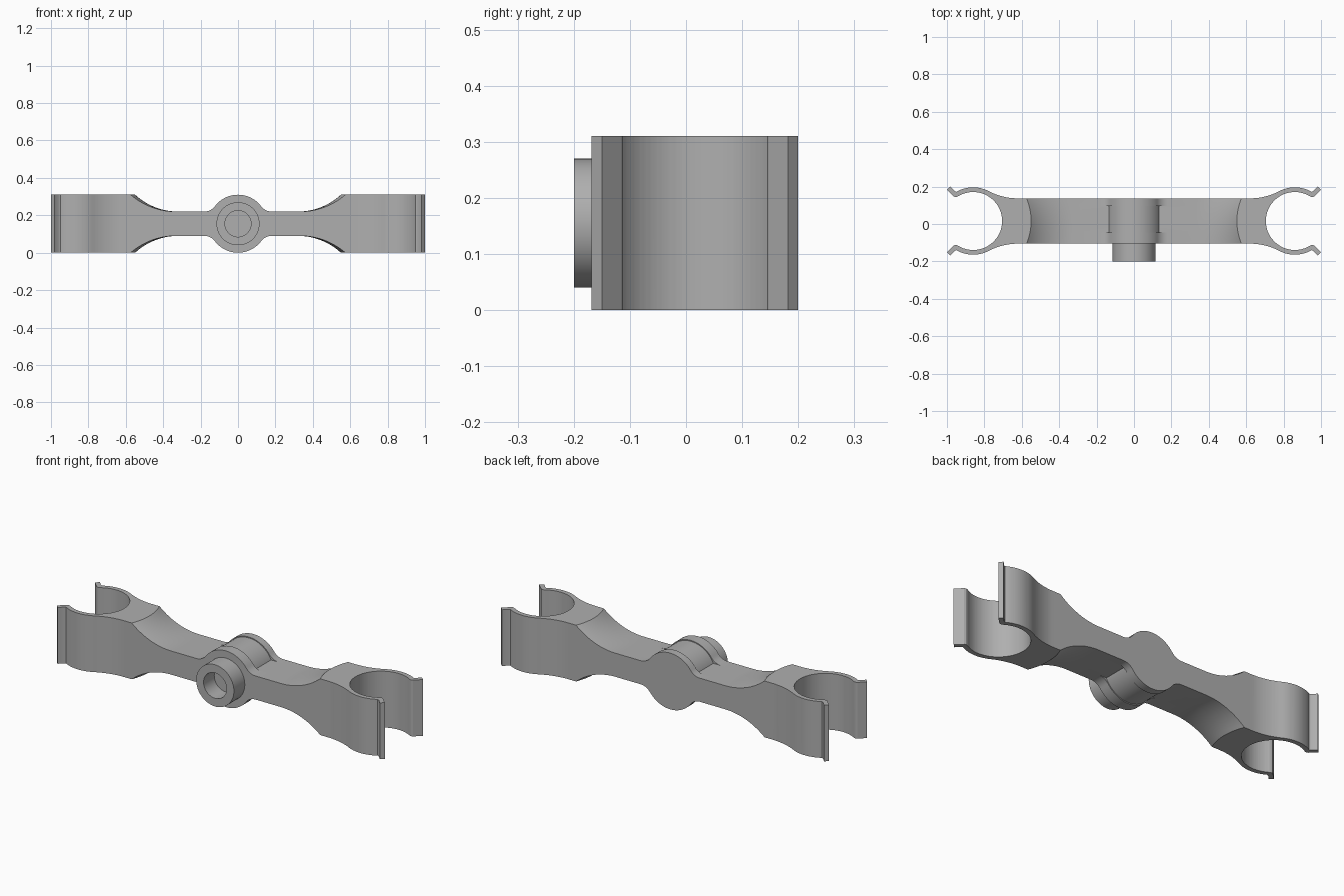
import bpy
import bmesh
from math import sin, cos, atan2, hypot, pi, radians
from mathutils import Matrix, Vector

if "Cube" in bpy.data.objects:
    bpy.data.objects.remove(bpy.data.objects["Cube"], do_unlink=True)

MID_Z = 0.155          # mid height of the whole bracket
MID_Y = 0.016          # centre line of the clips
CLIP_X = 0.86          # centre of each clip
HALF_H = 0.155         # half height of the clips and hub radius
FLAT = 0.065           # half height of the thin arms
WIDTH = 0.121          # half depth of the arms

grey = bpy.data.materials.new("plain grey")
grey.use_nodes = True
grey.diffuse_color = (0.43, 0.43, 0.43, 1)
grey.node_tree.nodes["Principled BSDF"].inputs["Base Color"].default_value = (0.43, 0.43, 0.43, 1)


def arc(cx, cy, r, a0, a1, n):
    return [(cx + r * cos(a0 + (a1 - a0) * i / n),
             cy + r * sin(a0 + (a1 - a0) * i / n)) for i in range(n + 1)]


def finish(bm, name):
    bmesh.ops.remove_doubles(bm, verts=bm.verts, dist=1e-5)
    bmesh.ops.recalc_face_normals(bm, faces=bm.faces)
    mesh = bpy.data.meshes.new(name)
    bm.to_mesh(mesh)
    bm.free()
    mesh.materials.append(grey)
    obj = bpy.data.objects.new(name, mesh)
    bpy.context.collection.objects.link(obj)
    return obj


def prism(name, points, to_3d, direction):
    bm = bmesh.new()
    face = bm.faces.new([bm.verts.new(to_3d(a, b)) for a, b in points])
    out = bmesh.ops.extrude_face_region(bm, geom=[face])
    moved = [v for v in out["geom"] if isinstance(v, bmesh.types.BMVert)]
    bmesh.ops.translate(bm, verts=moved, vec=direction)
    return finish(bm, name)


def lathe(name, profile, matrix, steps):
    bm = bmesh.new()
    verts = [bm.verts.new((r, 0, h)) for r, h in profile]
    edges = [bm.edges.new(p) for p in zip(verts, verts[1:])]
    bmesh.ops.spin(bm, geom=verts + edges, cent=(0, 0, 0), axis=(0, 0, 1),
                   angle=2 * pi, steps=steps, use_merge=True)
    bmesh.ops.transform(bm, matrix=matrix, verts=bm.verts)
    return finish(bm, name)


def activate(obj):
    bpy.ops.object.select_all(action="DESELECT")
    obj.select_set(True)
    bpy.context.view_layer.objects.active = obj


def boolean(obj, other, operation):
    mod = obj.modifiers.new("boolean", "BOOLEAN")
    mod.operation, mod.solver, mod.object = operation, "EXACT", other
    activate(obj)
    bpy.ops.object.modifier_apply(modifier=mod.name)
    bpy.data.objects.remove(other, do_unlink=True)


# Plan outline of one arm with its open clip
OUTER, INNER, START = 0.18, 0.155, 0.62
dx = CLIP_X - START
fillet = (dx**2 + WIDTH**2 - OUTER**2) / (2 * (OUTER - WIDTH))
touch = atan2(WIDTH + fillet, -dx)
upper = [(0, WIDTH)]
upper += arc(START, WIDTH + fillet, fillet, -pi / 2, touch - pi, 10)
upper += arc(CLIP_X, 0, OUTER, touch, radians(60), 18)[1:]
upper += [(0.959, 0.16), (0.982, 0.184), (1.0, 0.166), (0.964, 0.131), (0.955, 0.128)]
upper += arc(CLIP_X, 0, INNER, radians(57), pi, 28)
outline = upper + [(x, -y) for x, y in reversed(upper[:-1])]
body = prism("clip_bracket", outline,
             lambda x, y: Vector((x, MID_Y + y, MID_Z - 0.2)), (0, 0, 0.4))

# Height envelope turned about the clip axis: full height, scoop, thin arm
R0, R1 = 0.31, 0.54
scoop = ((R1 - R0)**2 + (HALF_H - FLAT)**2) / (2 * (HALF_H - FLAT))
rise = atan2(FLAT + scoop - HALF_H, R0 - R1)
top = [(0, HALF_H)] + arc(R1, FLAT + scoop, scoop, -atan2(scoop - HALF_H + FLAT, R0 - R1), -pi / 2, 14) + [(0.95, FLAT)]
envelope = lathe("height_envelope", top + [(r, -h) for r, h in reversed(top)],
                 Matrix.Translation((CLIP_X, MID_Y, MID_Z)), 128)
boolean(body, envelope, "INTERSECT")

# Open the inner end and mirror to the other side
bm = bmesh.new()
bm.from_mesh(body.data)
ends = [f for f in bm.faces if all(abs(v.co.x) < 1e-4 for v in f.verts)]
bmesh.ops.delete(bm, geom=ends, context="FACES")
bm.to_mesh(body.data)
bm.free()
mirror = body.modifiers.new("mirror", "MIRROR")
mirror.merge_threshold = 0.0005
activate(body)
bpy.ops.object.modifier_apply(modifier=mirror.name)

# Hub flanges, filleted into the arms
FX = 0.18
blend = (FX**2 + FLAT**2 - HALF_H**2) / (2 * (HALF_H - FLAT))
lean = atan2(FLAT + blend, FX)
quarter = arc(FX, FLAT + blend, blend, -pi / 2, lean - pi, 8)
quarter += arc(0, 0, HALF_H, lean, pi / 2, 14)[1:]
half = quarter + [(-x, z) for x, z in reversed(quarter[:-1])]
hub = half + [(x, -z) for x, z in reversed(half)]
FRONT, BACK = MID_Y - WIDTH, MID_Y + WIDTH
for y0, y1 in ((FRONT, -0.045), (0.095, BACK)):
    flange = prism("hub_flange", hub,
                   lambda x, z: Vector((x, y0, MID_Z + z)), (0, y1 - y0, 0))
    boolean(body, flange, "UNION")

# Slightly slimmer hub core between the flanges
core = prism("hub_core", arc(0, 0, 0.15, 0, 2 * pi, 64)[:-1],
             lambda x, z: Vector((x, -0.06, MID_Z + z)), (0, 0.17, 0))
boolean(body, core, "UNION")

# Round socket on the front with a blind hole
turn = Matrix.Translation((0, 0, MID_Z)) @ Matrix.Rotation(pi / 2, 4, "X")
socket = lathe("front_socket", [(0, 0.107), (0.07, 0.107), (0.07, 0.2),
                                (0.115, 0.2), (0.115, 0.09), (0, 0.09)], turn, 64)

for obj in (body, socket):
    activate(obj)
    bpy.ops.object.shade_smooth_by_angle(angle=radians(25))
